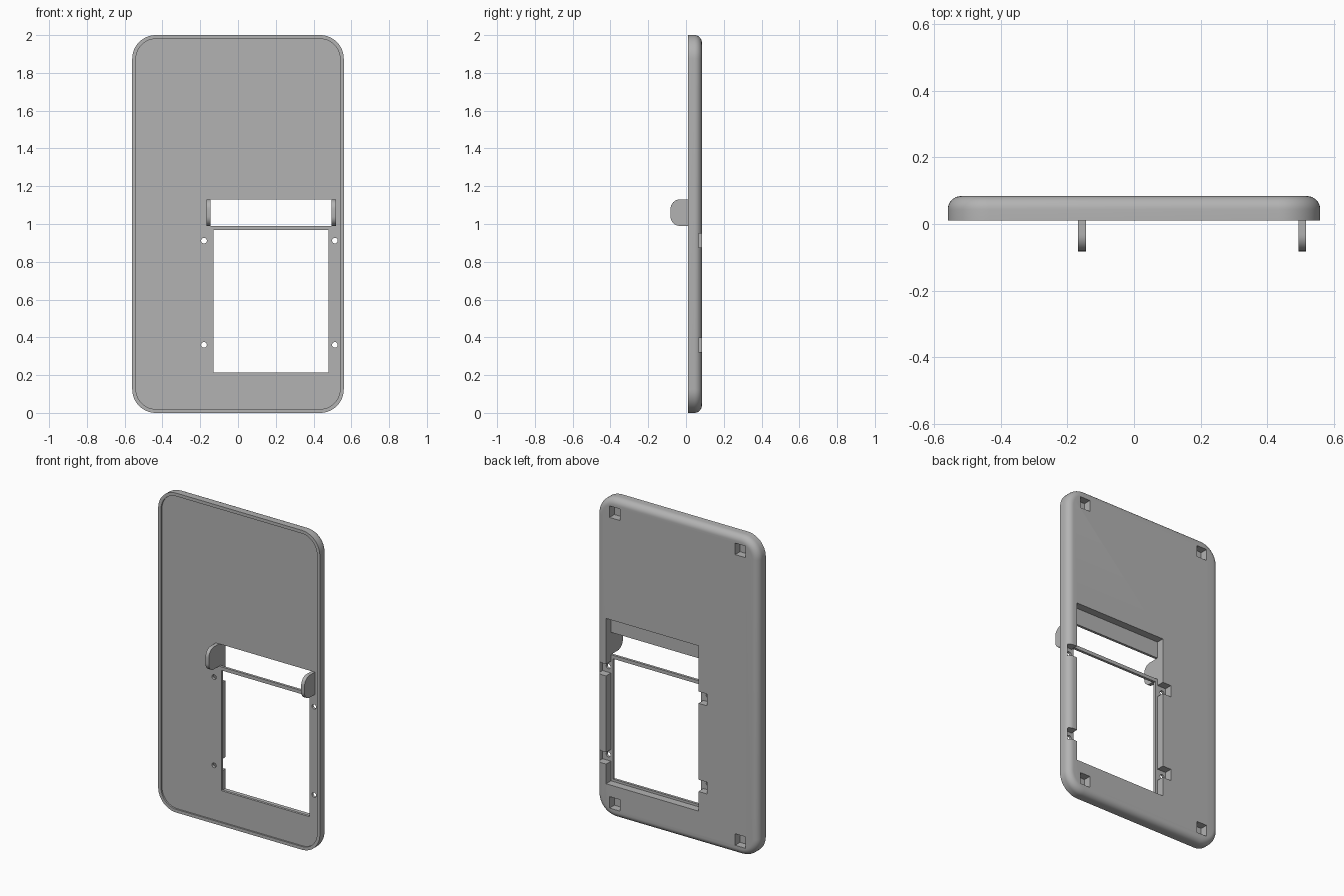
import bpy
import bmesh
from math import sin, cos, pi

if "Cube" in bpy.data.objects:
    bpy.data.objects.remove(bpy.data.objects["Cube"], do_unlink=True)

grey = bpy.data.materials.new("plain grey")
grey.use_nodes = True
colour = (0.45, 0.45, 0.45, 1)
grey.diffuse_color = colour
grey.node_tree.nodes["Principled BSDF"].inputs["Base Color"].default_value = colour

FRONT, FLOOR, SKIN, BACK = 0.01, 0.02, 0.036, 0.084
HALF_W, HALF_H, CORNER, FILLET = 0.56, 1.0, 0.125, 0.04


def make_object(name, bm):
    bmesh.ops.recalc_face_normals(bm, faces=bm.faces)
    mesh = bpy.data.meshes.new(name)
    bm.to_mesh(mesh)
    bm.free()
    mesh.materials.append(grey)
    obj = bpy.data.objects.new(name, mesh)
    bpy.context.collection.objects.link(obj)
    return obj


def loft(name, rings):
    """Skin a stack of equal-sized point loops and cap both ends."""
    bm = bmesh.new()
    loops = [[bm.verts.new(p) for p in ring] for ring in rings]
    n = len(loops[0])
    for a, b in zip(loops, loops[1:]):
        for i in range(n):
            j = (i + 1) % n
            bm.faces.new((a[i], a[j], b[j], b[i]))
    bm.faces.new(loops[0])
    bm.faces.new(loops[-1])
    return make_object(name, bm)


def rounded_ring(inset, y, steps=12):
    r = CORNER - inset
    pts = []
    for k, (sx, sz) in enumerate([(1, 1), (-1, 1), (-1, -1), (1, -1)]):
        for i in range(steps + 1):
            a = (k + i / steps) * pi / 2
            pts.append((sx * (HALF_W - CORNER) + r * cos(a), y,
                        1 + sz * (HALF_H - CORNER) + r * sin(a)))
    return pts


def box(name, x0, x1, y0, y1, z0, z1):
    return loft(name, [[(x0, y, z0), (x1, y, z0), (x1, y, z1), (x0, y, z1)]
                       for y in (y0, y1)])


def cylinder(name, x, z, r, y0, y1, n=24):
    return loft(name, [[(x + r * cos(2 * pi * i / n), y, z + r * sin(2 * pi * i / n))
                        for i in range(n)] for y in (y0, y1)])


def cut(target, cutter):
    mod = target.modifiers.new("cut", "BOOLEAN")
    mod.operation = "DIFFERENCE"
    mod.solver = "EXACT"
    mod.object = cutter
    bpy.context.view_layer.objects.active = target
    bpy.ops.object.modifier_apply(modifier=mod.name)
    bpy.data.objects.remove(cutter, do_unlink=True)


def smooth(obj):
    bpy.ops.object.select_all(action="DESELECT")
    obj.select_set(True)
    bpy.context.view_layer.objects.active = obj
    bpy.ops.object.shade_smooth_by_angle(angle=pi / 6)


# Cover plate: raised front rim, straight sides, rounded back edge
rings = [rounded_ring(0.02, FLOOR), rounded_ring(0.02, FRONT), rounded_ring(0, FRONT)]
for i in range(9):
    a = i / 8 * pi / 2
    rings.append(rounded_ring(FILLET * (1 - cos(a)), BACK - FILLET * (1 - sin(a))))
plate = loft("cover_plate", rings)

# Rear recess, display window and slot
cut(plate, box("recess", -0.145, 0.495, SKIN, 0.2, 0.2, 1.235))
cut(plate, box("window", -0.13, 0.48, -0.1, 0.2, 0.215, 0.968))
cut(plate, box("slot", -0.145, 0.495, -0.1, 0.2, 0.99, 1.13))

# Screw pockets beside the window, each with a through hole
for z in (0.36, 0.912):
    for x, x0, x1 in ((-0.18, -0.205, -0.14), (0.513, 0.49, 0.553)):
        cut(plate, box("screw_pocket", x0, x1, SKIN, 0.2, z - 0.037, z + 0.037))
        cut(plate, cylinder("screw_hole", x, z, 0.015, -0.1, 0.2))

# Square pockets in the rear corners
for x in (-0.435, 0.435):
    for z in (0.09, 1.91):
        cut(plate, box("corner_pocket", x - 0.036, x + 0.036, SKIN, 0.2,
                       z - 0.036, z + 0.036))
smooth(plate)

# Rounded tabs on both sides of the slot
R = 0.05
profile = [(FLOOR + 0.002, 0.99)]
for zc, start in ((0.99 + R, 1.5), (1.13 - R, 1.0)):
    for i in range(9):
        a = (start - i / 16) * pi
        profile.append((-0.082 + R + R * cos(a), zc + R * sin(a)))
profile.append((FLOOR + 0.002, 1.13))
for name, x0, x1 in (("right_tab", -0.168, -0.145), ("left_tab", 0.495, 0.518)):
    smooth(loft(name, [[(x, y, z) for y, z in profile] for x in (x0, x1)]))
